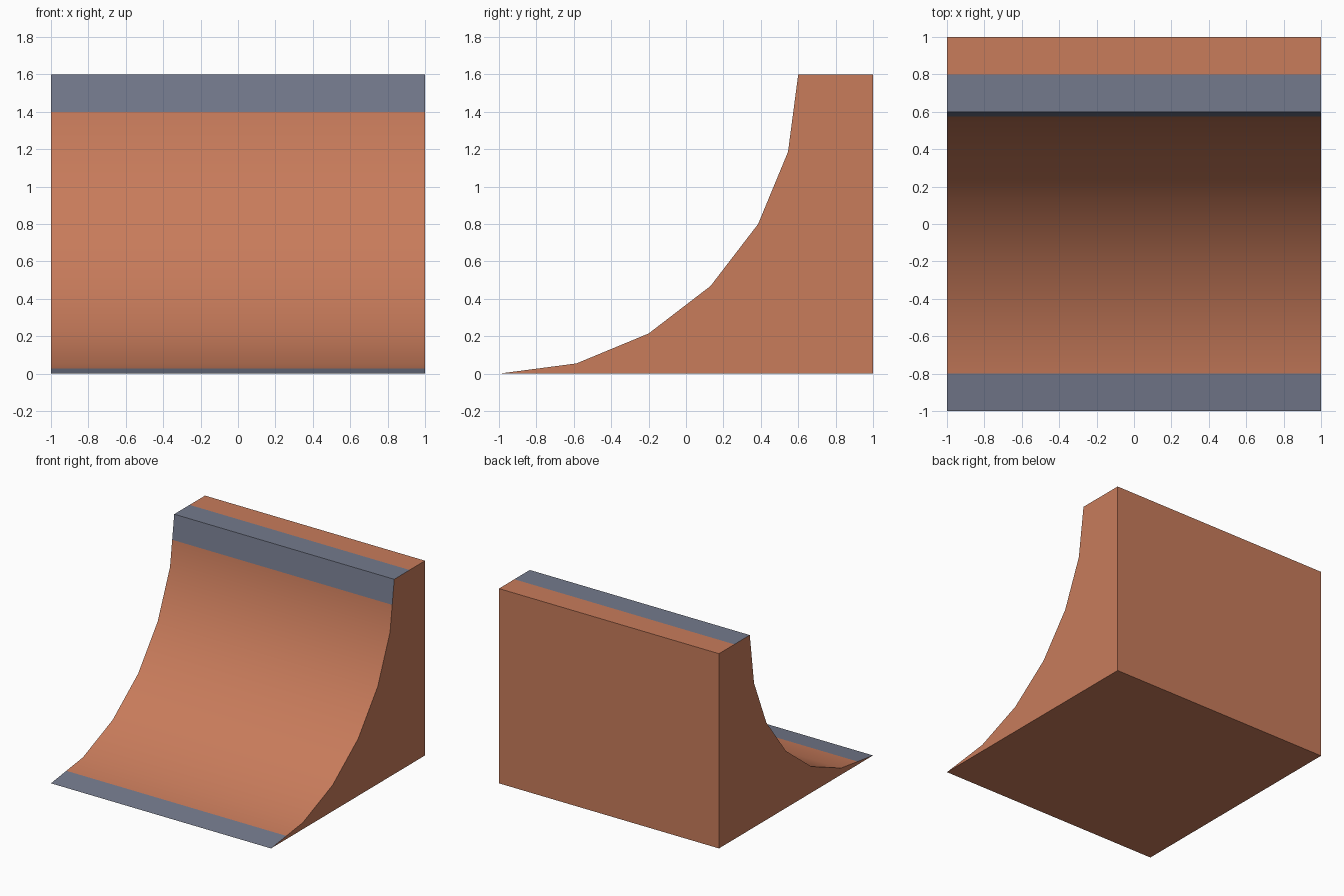
import bpy, bmesh, math

if "Cube" in bpy.data.objects:
    bpy.data.objects.remove(bpy.data.objects["Cube"])

RADIUS, STEPS = 1.6, 6


def material(name, rgb):
    m = bpy.data.materials.new(name)
    m.diffuse_color = (*rgb, 1.0)
    m.use_nodes = True
    m.node_tree.nodes["Principled BSDF"].inputs["Base Color"].default_value = m.diffuse_color
    return m


# Side profile (y, z): quarter-circle ramp, then deck and back
profile = []
for i in range(STEPS + 1):
    a = math.radians(90 * i / STEPS)
    profile.append((-1 + RADIUS * math.sin(a), RADIUS - RADIUS * math.cos(a)))
profile += [(1.0, 1.6), (1.0, 0.0)]

# Extrude the profile across the width
bm = bmesh.new()
face = bm.faces.new([bm.verts.new((-1, y, z)) for y, z in profile])
ext = bmesh.ops.extrude_face_region(bm, geom=[face])
verts = [g for g in ext["geom"] if isinstance(g, bmesh.types.BMVert)]
bmesh.ops.translate(bm, verts=verts, vec=(2, 0, 0))
bmesh.ops.recalc_face_normals(bm, faces=bm.faces)


# Cut the edges of the painted bands into the surfaces they cross
def cut(test, point, normal):
    faces = [f for f in bm.faces if test(f)]
    geom = set(faces)
    for f in faces:
        geom.update(f.edges)
        geom.update(f.verts)
    bmesh.ops.bisect_plane(bm, geom=list(geom), plane_co=point, plane_no=normal)


def is_curve(f):
    return f.normal.y < -0.05 and abs(f.normal.x) < 0.5


def is_deck(f):
    return f.normal.z > 0.5 and f.calc_center_median().z > 1.59


bm.normal_update()
cut(is_curve, (0, -0.8, 0), (0, 1, 0))
cut(is_curve, (0, 0, 1.4), (0, 0, 1))
cut(is_deck, (0, 0.8, 0), (0, 1, 0))
bm.normal_update()

# Steel on the toe, the lip and the front of the deck
for f in bm.faces:
    c = f.calc_center_median()
    toe_or_lip = is_curve(f) and (c.y < -0.8 or c.z > 1.4)
    f.material_index = int(toe_or_lip or (is_deck(f) and c.y < 0.8))

mesh = bpy.data.meshes.new("quarter_pipe_ramp")
bm.to_mesh(mesh)
bm.free()
mesh.materials.append(material("terracotta", (0.58, 0.20, 0.105)))
mesh.materials.append(material("steel blue grey", (0.175, 0.195, 0.265)))
ramp = bpy.data.objects.new("quarter_pipe_ramp", mesh)
bpy.context.collection.objects.link(ramp)

# Smooth riding surface, sharp outer edges
bpy.context.view_layer.objects.active = ramp
ramp.select_set(True)
bpy.ops.object.shade_smooth_by_angle(angle=math.radians(30))
